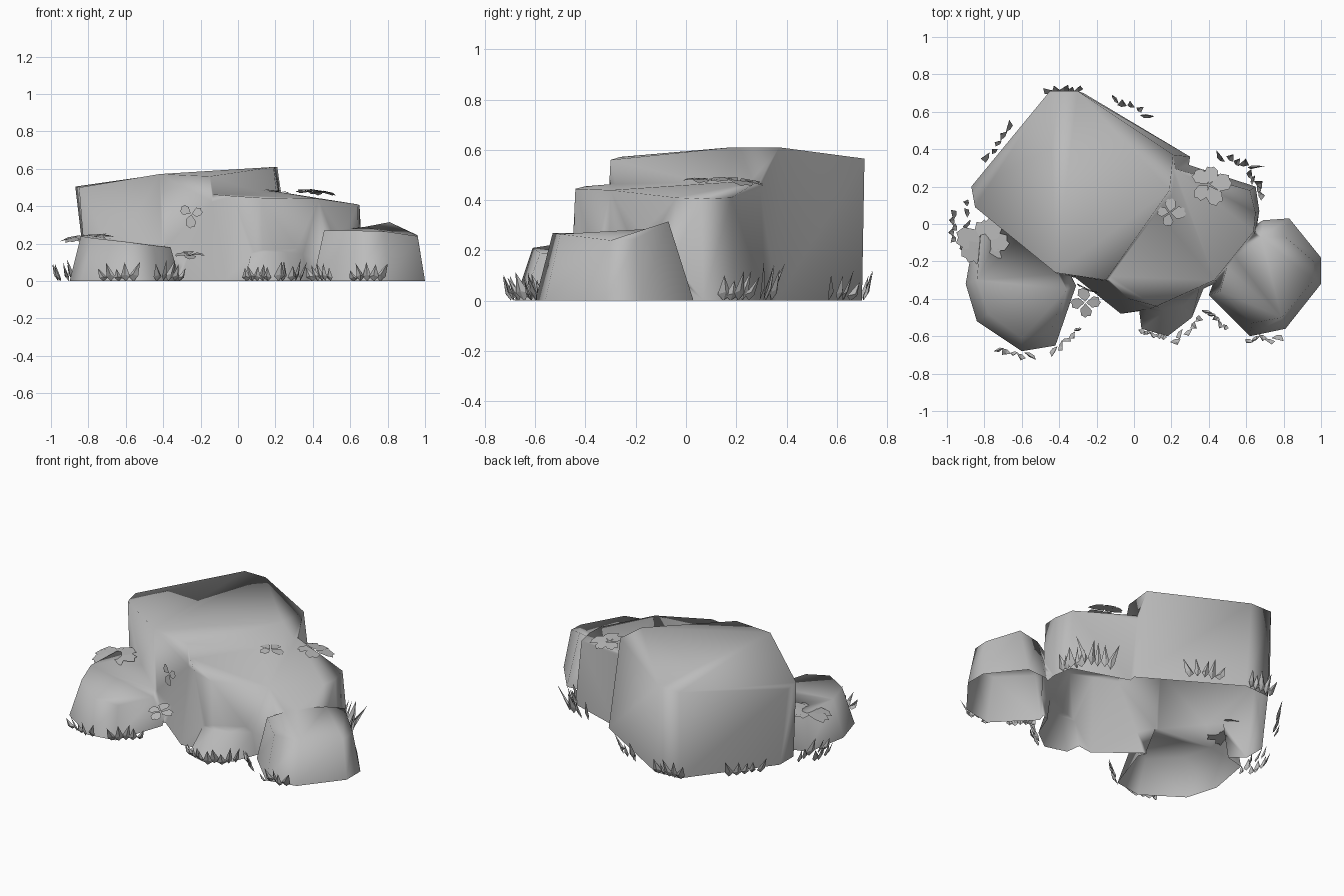
import bpy, bmesh, math, random
from mathutils import Vector, Matrix

random.seed(4)
if "Cube" in bpy.data.objects:
    bpy.data.objects.remove(bpy.data.objects["Cube"])

stone = bpy.data.materials.new("stone grey")
stone.use_nodes = True
grey = (0.5, 0.5, 0.5, 1)
stone.diffuse_color = grey
stone.node_tree.nodes["Principled BSDF"].inputs["Base Color"].default_value = grey


def add_object(name, bm, smooth=True):
    mesh = bpy.data.meshes.new(name)
    bm.to_mesh(mesh)
    bm.free()
    mesh.materials.append(stone)
    obj = bpy.data.objects.new(name, mesh)
    bpy.context.collection.objects.link(obj)
    for p in mesh.polygons:
        p.use_smooth = smooth
    return obj


def boulder(name, base, top):
    """Loft a ground outline up to a sloping top outline."""
    bm = bmesh.new()
    low = [bm.verts.new((x, y, 0)) for x, y in base]
    high = [bm.verts.new(p) for p in top]
    n = len(low)
    for i in range(n):
        j = (i + 1) % n
        bm.faces.new((low[i], low[j], high[j], high[i]))
    bm.faces.new(high)
    bm.faces.new(low[::-1])
    bmesh.ops.triangulate(bm, faces=[f for f in bm.faces if len(f.verts) > 4])
    bmesh.ops.recalc_face_normals(bm, faces=bm.faces[:])
    return add_object(name, bm)


# Boulders, outlines run counterclockwise
main = boulder("boulders",
    [(-.81, .2), (-.81, .06), (-.4, -.27), (-.1, -.33), (.26, .1), (.3, .36), (-.27, .7), (-.44, .69)],
    [(-.87, .2, .505), (-.85, .09, .5), (-.42, -.26, .572), (-.15, -.3, .56), (.19, .18, .61),
     (.21, .37, .61), (-.3, .71, .565), (-.45, .71, .565)])
others = [
    boulder("middle_boulder",
        [(-.36, -.25), (-.07, -.48), (.14, -.45), (.45, -.31), (.65, -.06), (.67, .07), (.65, .2), (.25, .33)],
        [(-.15, -.28, .465), (-.03, -.4, .455), (.12, -.44, .445), (.43, -.3, .44), (.64, -.04, .41),
         (.65, .06, .405), (.62, .18, .41), (.2, .3, .48)]),
    boulder("left_low_boulder",
        [(-.85, -.04), (-.9, -.32), (-.84, -.52), (-.6, -.68), (-.42, -.65), (-.31, -.33), (-.5, .05)],
        [(-.82, -.06, .245), (-.84, -.3, .24), (-.78, -.48, .23), (-.6, -.61, .21), (-.45, -.58, .19),
         (-.36, -.35, .18), (-.5, .03, .21)]),
    boulder("right_low_boulder",
        [(.4, -.38), (.62, -.6), (.81, -.56), (1, -.32), (1, -.18), (.83, .03), (.69, .02), (.5, -.1)],
        [(.46, -.36, .27), (.63, -.53, .27), (.79, -.5, .265), (.96, -.3, .24), (.96, -.2, .245),
         (.81, -.07, .315), (.68, -.07, .29), (.52, -.15, .27)]),
    boulder("small_front_boulder",
        [(.02, -.4), (.04, -.56), (.18, -.6), (.31, -.5), (.39, -.3)],
        [(.02, -.36, .21), (.07, -.45, .155), (.16, -.47, .155), (.26, -.44, .155), (.36, -.3, .19)])]

# Merge the boulders into one shell
for other in others:
    mod = main.modifiers.new("union", 'BOOLEAN')
    mod.operation = 'UNION'
    mod.solver = 'EXACT'
    mod.object = other
graph = bpy.context.evaluated_depsgraph_get()
merged = bpy.data.meshes.new_from_object(main.evaluated_get(graph))
main.modifiers.clear()
main.data = merged
for other in others:
    bpy.data.objects.remove(other)

# Open underside and soft shading led by the broad faces
bm = bmesh.new()
bm.from_mesh(merged)
under = [f for f in bm.faces if max(v.co.z for v in f.verts) < .001]
bmesh.ops.delete(bm, geom=under, context='FACES')
bmesh.ops.remove_doubles(bm, verts=bm.verts[:], dist=.012)
bmesh.ops.triangulate(bm, faces=[f for f in bm.faces if len(f.verts) > 4])
for f in bm.faces:
    f.smooth = True
bm.to_mesh(merged)
bm.free()
main.modifiers.new("soft_shading", 'WEIGHTED_NORMAL').mode = 'FACE_AREA'


def grass(name, start, end, height, count=5):
    """Row of folded, pointed blades leaning outward between two ground points."""
    bm = bmesh.new()
    a, b = Vector((*start, 0)), Vector((*end, 0))
    along = (b - a).normalized()
    out = Vector((along.y, -along.x, 0))
    for i in range(count):
        t = (i + .5) / count
        pos = a.lerp(b, t) + out * random.uniform(-.01, .015)
        side = (along + out * random.uniform(-.5, .5)).normalized()
        w = random.uniform(.018, .03)
        h = height * random.uniform(.55, 1)
        lean = out * .25 * h + along * ((t - .5) * .6 + random.uniform(-.2, .2)) * h
        up = Vector((0, 0, h))
        left = bm.verts.new(pos - side * w + up * .25)
        right = bm.verts.new(pos + side * w + up * .25)
        foot = bm.verts.new(pos - out * .008)
        fold = bm.verts.new(pos + out * .015 + up * .35)
        tip = bm.verts.new(pos + lean + up)
        for trio in ((foot, fold, left), (foot, right, fold), (left, fold, tip), (fold, right, tip)):
            bm.faces.new(trio)
    add_object(name, bm, False)


tufts = [((-.74, -.67), (-.54, -.7), .11), ((-.44, -.69), (-.29, -.55), .12),
         ((.03, -.57), (.17, -.61), .1), ((.2, -.63), (.36, -.5), .12),
         ((.38, -.46), (.5, -.56), .1), ((.6, -.61), (.78, -.61), .1),
         ((.68, .14), (.62, .27), .12), ((.64, .28), (.45, .36), .16),
         ((.08, .57), (-.12, .67), .13), ((-.28, .72), (-.47, .71), .14),
         ((-.64, .52), (-.79, .33), .14), ((-.89, .14), (-.9, -.14), .13),
         ((-.95, .06), (-.96, -.09), .1)]
for i, (start, end, height) in enumerate(tufts):
    grass(f"grass_tuft_{i + 1}", start, end, height)


def leaves(name, centre, size, normal, count):
    """Rosette of rounded, slightly drooping leaves lying against a surface."""
    bm = bmesh.new()
    turn = Vector((0, 0, 1)).rotation_difference(Vector(normal)).to_matrix().to_4x4()
    place = Matrix.Translation(centre) @ turn
    outline = [(.05, 0, 0), (.4, -.36, .08), (.8, -.33, .04), (1, -.08, -.05),
               (.9, .06, 0), (.92, .26, -.02), (.55, .38, .06)]
    for i in range(count):
        spin = Matrix.Rotation(i * math.tau / count + random.uniform(-.2, .2), 4, 'Z')
        scale = size * random.uniform(.75, 1)
        bm.faces.new([bm.verts.new(place @ spin @ (Vector(p) * scale)) for p in outline])
    add_object(name, bm, False)


leaves("leaves_left_boulder", (-.8, -.1, .23), .16, (-.1, -.1, 1), 7)
leaves("leaves_back_ledge", (.4, .21, .475), .13, (.1, .1, 1), 5)
leaves("leaves_step", (.19, .06, .48), .09, (.1, 0, 1), 4)
leaves("leaves_wall", (-.25, -.345, .36), .085, (-.4, -1, .1), 3)
leaves("leaves_front_gap", (-.26, -.42, .14), .09, (0, -.25, 1), 4)
